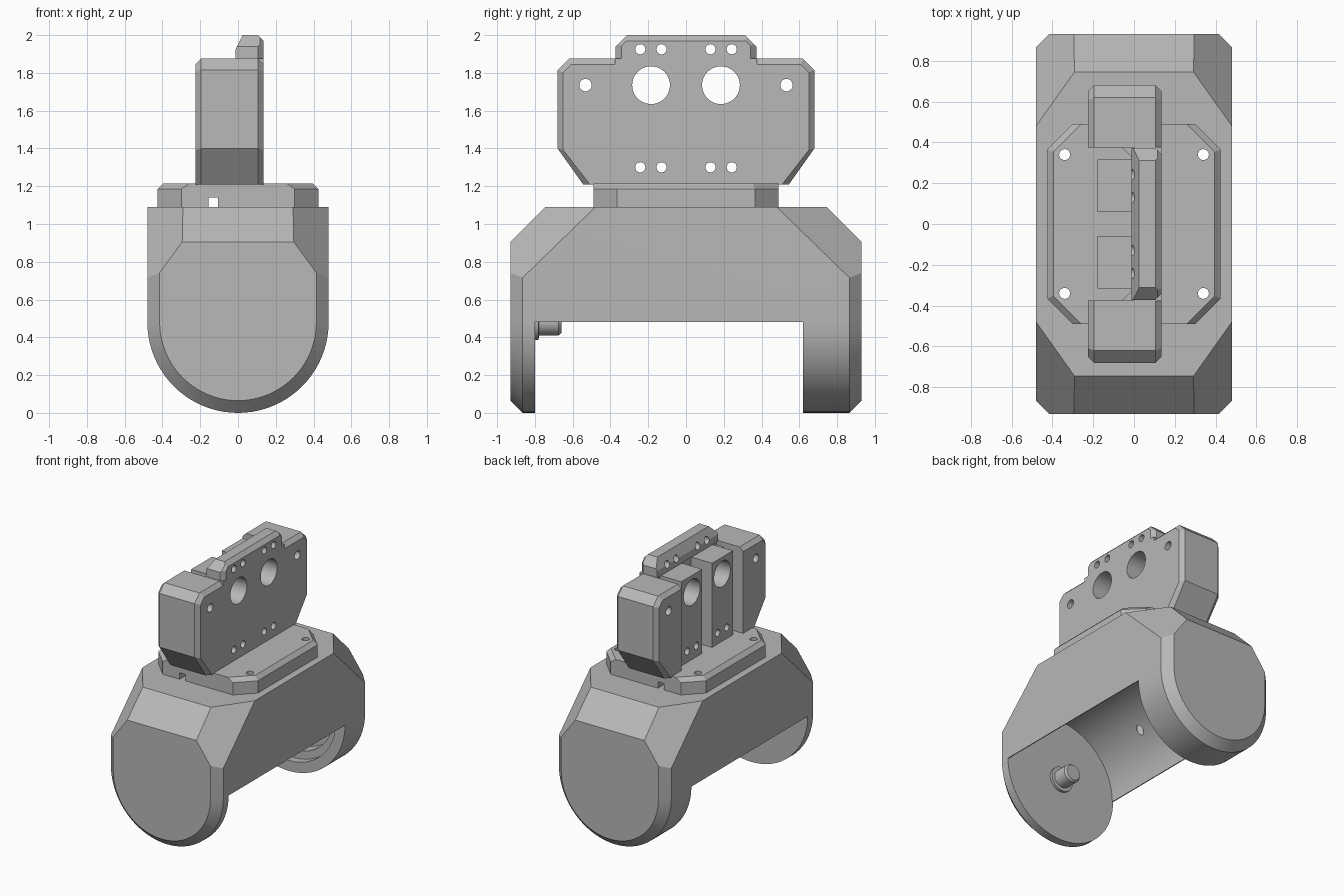
import bpy, bmesh, math
from mathutils import Vector

if "Cube" in bpy.data.objects:
    bpy.data.objects.remove(bpy.data.objects["Cube"], do_unlink=True)

grey = bpy.data.materials.new("light_grey")
grey.use_nodes = True
grey.diffuse_color = (0.48, 0.48, 0.48, 1)
grey.node_tree.nodes["Principled BSDF"].inputs["Base Color"].default_value = grey.diffuse_color


def loft(name, sections, planes=()):
    """Skin matching sections, cap the ends, then slice by (point, outward normal) planes."""
    bm = bmesh.new()
    rings = [[bm.verts.new(p) for p in s] for s in sections]
    for a, b in zip(rings, rings[1:]):
        for i in range(len(a)):
            j = (i + 1) % len(a)
            bm.faces.new((a[i], a[j], b[j], b[i]))
    bm.faces.new(rings[0])
    bm.faces.new(rings[-1])
    for point, normal in planes:
        geom = bm.verts[:] + bm.edges[:] + bm.faces[:]
        bmesh.ops.bisect_plane(bm, geom=geom, plane_co=point, plane_no=normal,
                               clear_outer=True, dist=1e-5)
        bmesh.ops.holes_fill(bm, edges=[e for e in bm.edges if e.is_boundary], sides=0)
    bmesh.ops.recalc_face_normals(bm, faces=bm.faces[:])
    mesh = bpy.data.meshes.new(name)
    bm.to_mesh(mesh)
    bm.free()
    mesh.materials.append(grey)
    obj = bpy.data.objects.new(name, mesh)
    bpy.context.collection.objects.link(obj)
    return obj


def box(name, x, y, z, planes=()):
    return loft(name, [[(x[0], y[0], k), (x[1], y[0], k), (x[1], y[1], k), (x[0], y[1], k)]
                       for k in z], planes)


def rod(name, axis, center, rings, n=32):
    """Turned part along an axis; rings hold (position, radius)."""
    sections = []
    for pos, r in rings:
        ring = []
        for i in range(n):
            t = 2 * math.pi * i / n
            p = Vector(center)
            p[axis] = pos
            p[(axis + 1) % 3] += r * math.cos(t)
            p[(axis + 2) % 3] += r * math.sin(t)
            ring.append(p)
        sections.append(ring)
    return loft(name, sections)


def cut(obj, cutters):
    for c in cutters:
        c.hide_render = True
        mod = obj.modifiers.new("cut", 'BOOLEAN')
        mod.operation, mod.solver, mod.object = 'DIFFERENCE', 'EXACT', c
    bpy.context.view_layer.update()
    dg = bpy.context.evaluated_depsgraph_get()
    mesh = bpy.data.meshes.new_from_object(obj.evaluated_get(dg))
    obj.modifiers.clear()
    obj.data = mesh


parts, tools = [], []
R = 0.48
SIDES = (-1, 1)


# Body: U-shaped section with chamfered ends and sloped shoulders
def u_section(y, d):
    arc = [(math.pi + math.pi * i / 40) for i in range(41)]
    pts = [((R - d) * math.cos(t), y, R + (R - d) * math.sin(t)) for t in arc]
    return pts + [(R - d, y, 1.09), (d - R, y, 1.09)]


shoulders = []
for sy in SIDES:
    shoulders.append(((0, sy * 0.93, 0.905), (0, sy, 1)))
    for sx in SIDES:
        shoulders.append(((sx * 0.295, sy * 0.74, 1.09), (sx * 0.481, sy * 0.342, 0.352)))
body = loft("body", [u_section(-0.93, 0.065), u_section(-0.865, 0),
                     u_section(0.865, 0), u_section(0.93, 0.065)], shoulders)

# Roller bay, end recess and screw holes
arch = [(0.473 * math.cos(math.pi * i / 48), R + 0.473 * math.sin(math.pi * i / 48))
        for i in range(49)]
arch += [(-0.6, R), (-0.6, -0.2), (0.6, -0.2), (0.6, R)]
bay = loft("bay_cutter", [[(x, y, z) for x, z in arch] for y in (-0.80, 0.62)])
recess = rod("recess_cutter", 1, (0, 0, R), [(0.5, 0.4), (0.68, 0.4), (0.681, 0.34), (0.78, 0.34)], 48)
screws = [rod("screw_cutter", 2, (sx * 0.34, sy * 0.34, 0), [(0.55, 0.027), (1.4, 0.027)], 16)
          for sx in SIDES for sy in SIDES]
cut(body, [bay, recess] + screws)

# Axle pin inside the front leg
pin = rod("axle_pin", 1, (0, 0, R), [(-0.82, 0.095), (-0.78, 0.095), (-0.779, 0.07),
                                     (-0.675, 0.07), (-0.66, 0.058)])

# Mounting platform: octagon, bevelled on long sides and corners
bevels = []
for sx in SIDES:
    bevels.append(((sx * 0.425, 0, 1.185), (sx, 0, 1)))
    for sy in SIDES:
        corner = Vector((sx * 0.425, sy * 0.365, 1.185))
        out = Vector((sx, sy, 0)).normalized()
        bevels += [(corner, out), (corner, out + Vector((0, 0, 1)))]
platform = box("platform", (-0.425, 0.425), (-0.49, 0.49), (1.09, 1.215), bevels)
slot = box("slot_cutter", (-0.155, -0.105), (-0.6, 0.6), (1.0, 1.14))
cut(platform, screws + [slot])

# Holes through the upright head
holes = [rod("bore_cutter", 0, (0, s * 0.185, 1.735), [(-0.4, 0.1), (0.4, 0.1)], 40) for s in SIDES]
holes += [rod("hole_cutter", 0, (0, s * y, z), [(-0.4, r), (0.4, r)], 20)
          for s in SIDES for y, z, r in ((0.532, 1.735, 0.033), (0.13, 1.925, 0.027),
                                         (0.242, 1.925, 0.027), (0.13, 1.3, 0.027),
                                         (0.242, 1.3, 0.027))]


# Head end blocks with bevelled outer rims
def end_section(x, d, s):
    pts = [(0.375, 1.21), (0.545 - 1.2 * d, 1.21), (0.68 - d, 1.4 - 0.3 * d),
           (0.68 - d, 1.815 - 0.4 * d), (0.62 - 0.4 * d, 1.875 - d), (0.375, 1.875 - d)]
    return [(x, s * y, z) for y, z in pts]


for s, side in ((-1, "front"), (1, "back")):
    end = loft(side + "_end_block", [end_section(-0.225, 0.03, s), end_section(-0.195, 0, s),
                                     end_section(0.105, 0, s), end_section(0.135, 0.03, s)])
    block = box(side + "_bore_block", (-0.18, 0.01), sorted((s * 0.06, s * 0.315)), (1.21, 1.865))
    wedge = loft(side + "_corner_web", [[(-0.065, s * 0.38, z), (0.01, s * 0.38, z),
                                         (0.01, s * 0.31, z)] for z in (1.21, 1.84)])
    for p in (end, block):
        cut(p, holes)
    parts += [end, block, wedge]

# Head plate and its chamfered top ridge
plate = box("head_plate", (0, 0.135), (-0.377, 0.377), (1.21, 1.876))
ridge_cuts = [((0.135, 0, 1.97), (1, 0, 1)), ((-0.012, 0, 1.925), (-0.075, 0, 0.037))]
for s in SIDES:
    ridge_cuts += [((0, s * 0.372, 1.94), (0, s, 1)),
                   ((0.105, s * 0.372, 1.94), (1, s, 0)),
                   ((0.135, s * 0.345, 1.94), (1.414, s, 1))]
ridge = box("top_ridge", (-0.012, 0.135), (-0.372, 0.372), (1.87, 2.0), ridge_cuts)
for p in (plate, ridge):
    cut(p, holes)

parts += [body, pin, platform, plate, ridge]
for c in [bay, recess, slot] + screws + holes:
    bpy.data.objects.remove(c, do_unlink=True)

# Smooth the round surfaces, keep the edges crisp
bpy.ops.object.select_all(action='DESELECT')
for p in parts:
    p.select_set(True)
bpy.context.view_layer.objects.active = body
bpy.ops.object.shade_smooth_by_angle(angle=math.radians(25))
